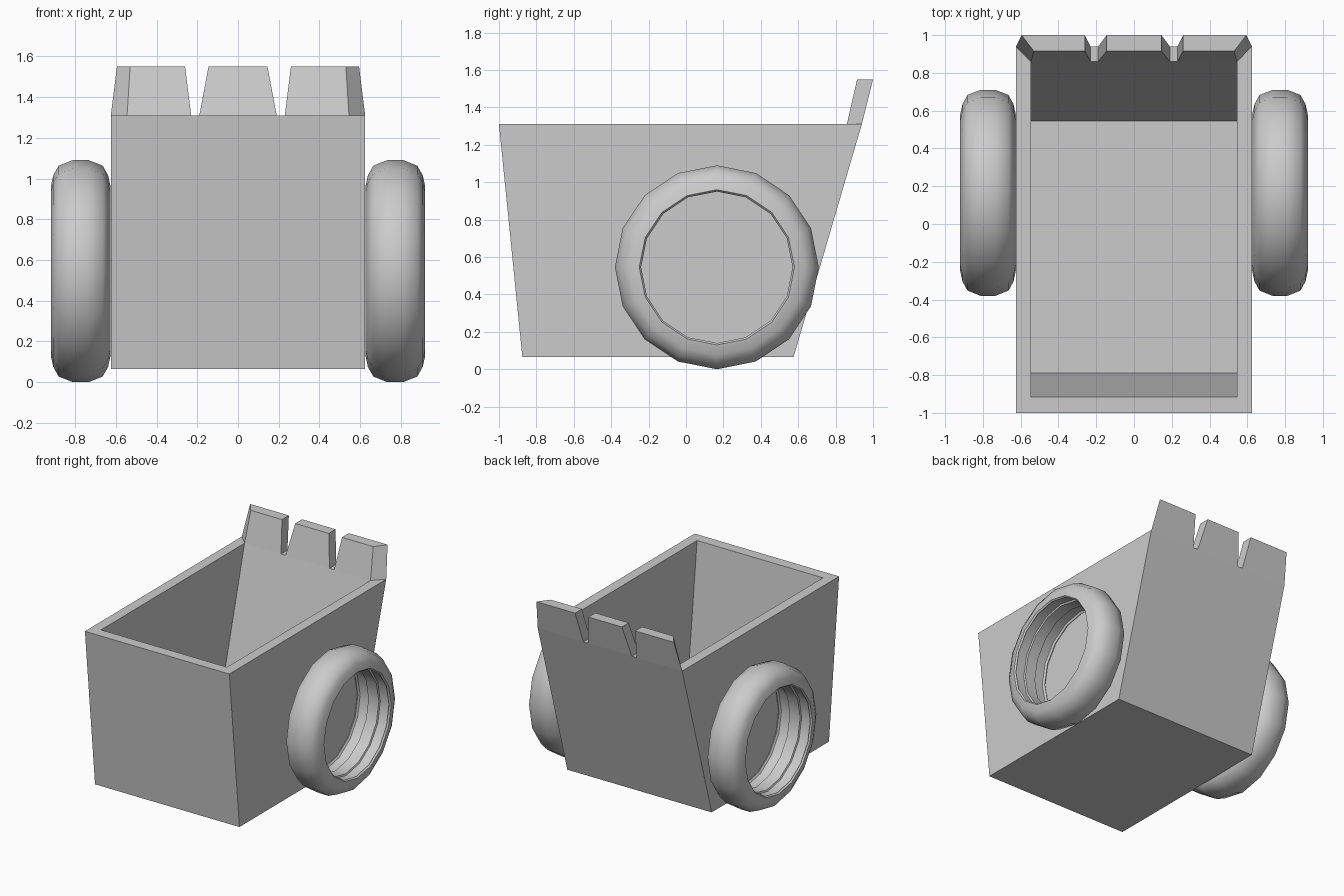
import bpy, bmesh, math
from mathutils import Vector

cube = bpy.data.objects.get("Cube")
if cube:
    bpy.data.objects.remove(cube, do_unlink=True)

GREY = 0.6
mat = bpy.data.materials.new("plain grey")
mat.use_nodes = True
mat.diffuse_color = (GREY, GREY, GREY, 1)
mat.node_tree.nodes["Principled BSDF"].inputs["Base Color"].default_value = (GREY, GREY, GREY, 1)


def finish(bm, name):
    bmesh.ops.recalc_face_normals(bm, faces=bm.faces)
    mesh = bpy.data.meshes.new(name)
    bm.to_mesh(mesh)
    bm.free()
    mesh.materials.append(mat)
    obj = bpy.data.objects.new(name, mesh)
    bpy.context.collection.objects.link(obj)
    return obj


def rect(bm, half_x, front, back, z):
    corners = [(-half_x, front), (half_x, front), (half_x, back), (-half_x, back)]
    return [bm.verts.new((x, y, z)) for x, y in corners]


def bridge(bm, a, b):
    for i in range(4):
        j = (i + 1) % 4
        bm.faces.new((a[i], a[j], b[j], b[i]))


# Open box: outer shell, flat rim, inner cavity and floor
RIM = 1.31
bm = bmesh.new()
loops = [rect(bm, 0.625, -0.875, 0.575, 0.065),
         rect(bm, 0.625, -1.0, 0.94, RIM),
         rect(bm, 0.545, -0.915, 0.86, RIM),
         rect(bm, 0.545, -0.79, 0.545, 0.14)]
for a, b in zip(loops, loops[1:]):
    bridge(bm, a, b)
bm.faces.new(loops[0])
bm.faces.new(loops[-1])
finish(bm, "box_body")


# Teeth on the back rim; each end is (inner bottom, outer bottom, inner top, outer top) in x
def tooth(name, start, end):
    bm = bmesh.new()
    places = [(0.86, RIM), (0.94, RIM), (0.915, 1.55), (1.0, 1.55)]
    s = [bm.verts.new((x, y, z)) for x, (y, z) in zip(start, places)]
    e = [bm.verts.new((x, y, z)) for x, (y, z) in zip(end, places)]
    bridge(bm, [s[0], s[1], e[1], e[0]], [s[2], s[3], e[3], e[2]])
    bm.faces.new((s[2], s[3], e[3], e[2]))
    finish(bm, name)


tooth("middle_tooth", (-0.19, -0.19, -0.145, -0.145), (0.19, 0.19, 0.145, 0.145))
for side, label in ((1, "left"), (-1, "right")):
    tooth(label + "_tooth",
          [side * x for x in (0.23, 0.23, 0.26, 0.26)],
          [side * x for x in (0.545, 0.625, 0.53, 0.595)])

# Hollow tyres: half cross-section (offset along axle, radius), mirrored and spun
half = [(0.04, 0.545), (0.108, 0.518), (0.135, 0.47), (0.147, 0.415),
        (0.135, 0.405), (0.125, 0.42), (0.05, 0.42), (0.045, 0.408)]
section = half + [(-x, r) for x, r in reversed(half)]
for side, label in ((1, "left"), (-1, "right")):
    bm = bmesh.new()
    centre = Vector((side * 0.773, 0.165, 0.545))
    verts = [bm.verts.new(centre + Vector((x, 0, r))) for x, r in section]
    edges = [bm.edges.new((v, verts[i - 1])) for i, v in enumerate(verts)]
    bmesh.ops.spin(bm, geom=verts + edges, cent=centre, axis=(1, 0, 0),
                   angle=math.tau, steps=16, use_duplicate=False)
    bmesh.ops.remove_doubles(bm, verts=bm.verts, dist=0.0005)
    wheel = finish(bm, label + "_wheel")
    bpy.ops.object.select_all(action="DESELECT")
    wheel.select_set(True)
    bpy.context.view_layer.objects.active = wheel
    bpy.ops.object.shade_smooth_by_angle(angle=math.radians(40))
